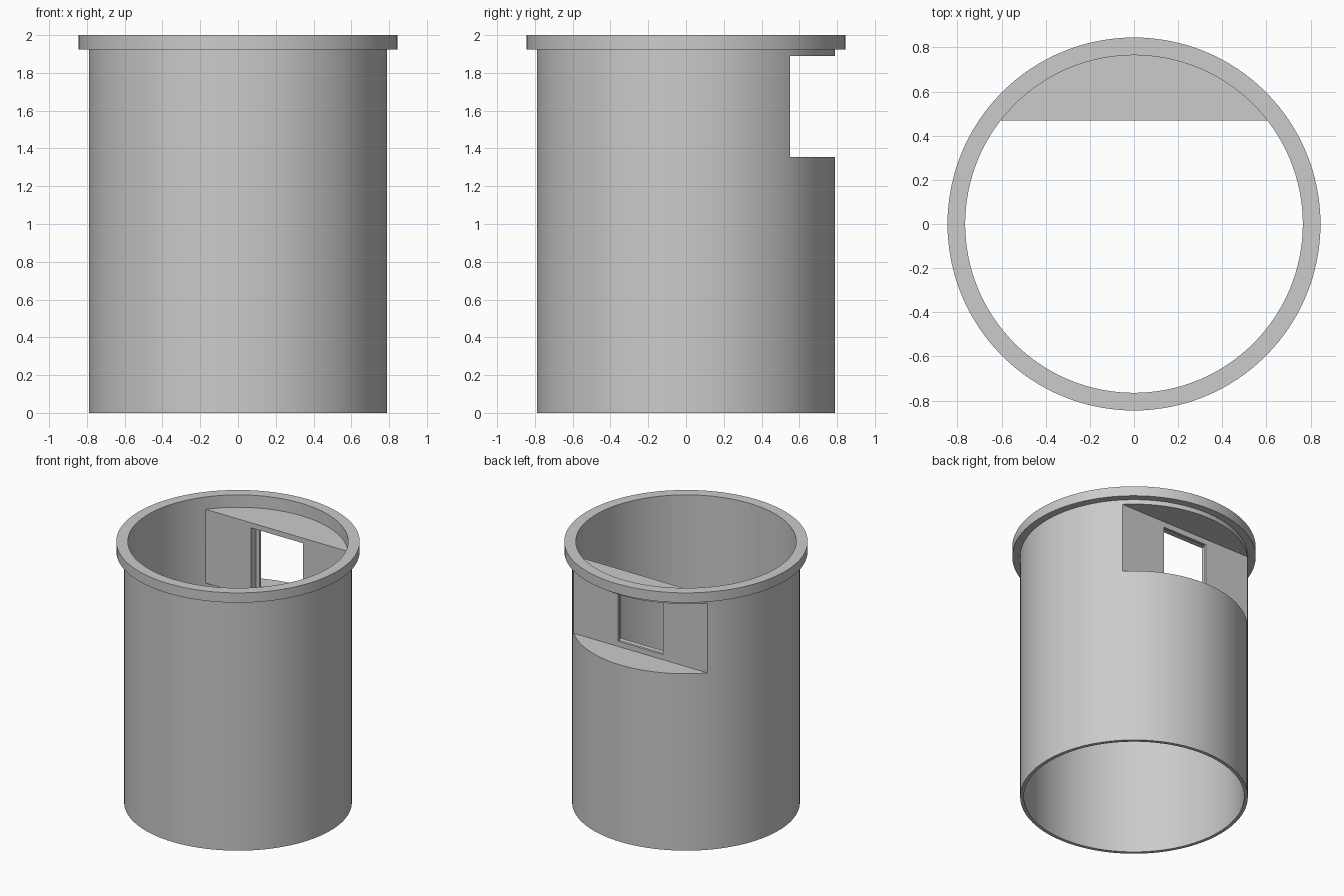
import bpy, bmesh, math

cube = bpy.data.objects.get("Cube")
if cube:
    bpy.data.objects.remove(cube, do_unlink=True)

SEGMENTS = 128
R_OUT, R_IN, R_RIM = 0.79, 0.765, 0.845
RIM_Z, TOP_Z = 1.925, 2.0

grey = bpy.data.materials.new("plain grey")
grey.use_nodes = True
grey.diffuse_color = (0.6, 0.6, 0.6, 1)
grey.node_tree.nodes["Principled BSDF"].inputs["Base Color"].default_value = (0.6, 0.6, 0.6, 1)


def add_object(name, bm):
    bmesh.ops.recalc_face_normals(bm, faces=bm.faces)
    mesh = bpy.data.meshes.new(name)
    bm.to_mesh(mesh)
    bm.free()
    mesh.materials.append(grey)
    obj = bpy.data.objects.new(name, mesh)
    bpy.context.collection.objects.link(obj)
    return obj


def revolve(name, profile):
    """Turn a closed (radius, z) profile around the z axis."""
    bm = bmesh.new()
    rings = []
    for i in range(SEGMENTS):
        a = 2 * math.pi * i / SEGMENTS
        rings.append([bm.verts.new((r * math.cos(a), r * math.sin(a), z)) for r, z in profile])
    n = len(profile)
    for i, ring in enumerate(rings):
        after = rings[(i + 1) % SEGMENTS]
        for j in range(n):
            k = (j + 1) % n
            bm.faces.new((ring[j], after[j], after[k], ring[k]))
    return add_object(name, bm)


def prism(name, outline, z0, z1):
    """Extrude an (x, y) outline from z0 to z1."""
    bm = bmesh.new()
    face = bm.faces.new([bm.verts.new((x, y, z0)) for x, y in outline])
    out = bmesh.ops.extrude_face_region(bm, geom=[face])
    verts = [g for g in out["geom"] if isinstance(g, bmesh.types.BMVert)]
    bmesh.ops.translate(bm, verts=verts, vec=(0, 0, z1 - z0))
    return add_object(name, bm)


def box(name, half_width, y0, y1, z0, z1):
    w = half_width
    return prism(name, [(-w, y0), (w, y0), (w, y1), (-w, y1)], z0, z1)


def combine(target, other, operation):
    mod = target.modifiers.new(operation.lower(), "BOOLEAN")
    mod.operation, mod.solver, mod.object = operation, "EXACT", other
    bpy.ops.object.select_all(action="DESELECT")
    target.select_set(True)
    bpy.context.view_layer.objects.active = target
    bpy.ops.object.modifier_apply(modifier=mod.name)
    bpy.data.objects.remove(other, do_unlink=True)


# Open tube with a flanged rim
housing = revolve("flanged_tube", [
    (R_IN, 0), (R_OUT, 0), (R_OUT, RIM_Z), (R_RIM, RIM_Z), (R_RIM, TOP_Z), (R_IN, TOP_Z)])

# Flat-faced block inside the back wall, embedded in the tube
r_mid, flat_y = 0.778, 0.47
start = math.asin(flat_y / r_mid)
steps = 48
angles = [start + (math.pi - 2 * start) * i / steps for i in range(steps + 1)]
block = prism("recess_block", [(r_mid * math.cos(a), r_mid * math.sin(a)) for a in angles], 1.34, 1.905)
combine(housing, block, "UNION")

# Recess cut into the back, then the stepped window through its wall
for cutter in (
    box("recess_cutter", 0.9, 0.55, 1.0, 1.355, 1.89),
    box("window_cutter", 0.19, 0.40, 0.60, 1.395, 1.848),
    box("rebate_cutter", 0.22, 0.40, 0.53, 1.38, 1.866),
):
    combine(housing, cutter, "DIFFERENCE")

bpy.ops.object.shade_smooth_by_angle(angle=math.radians(25))
